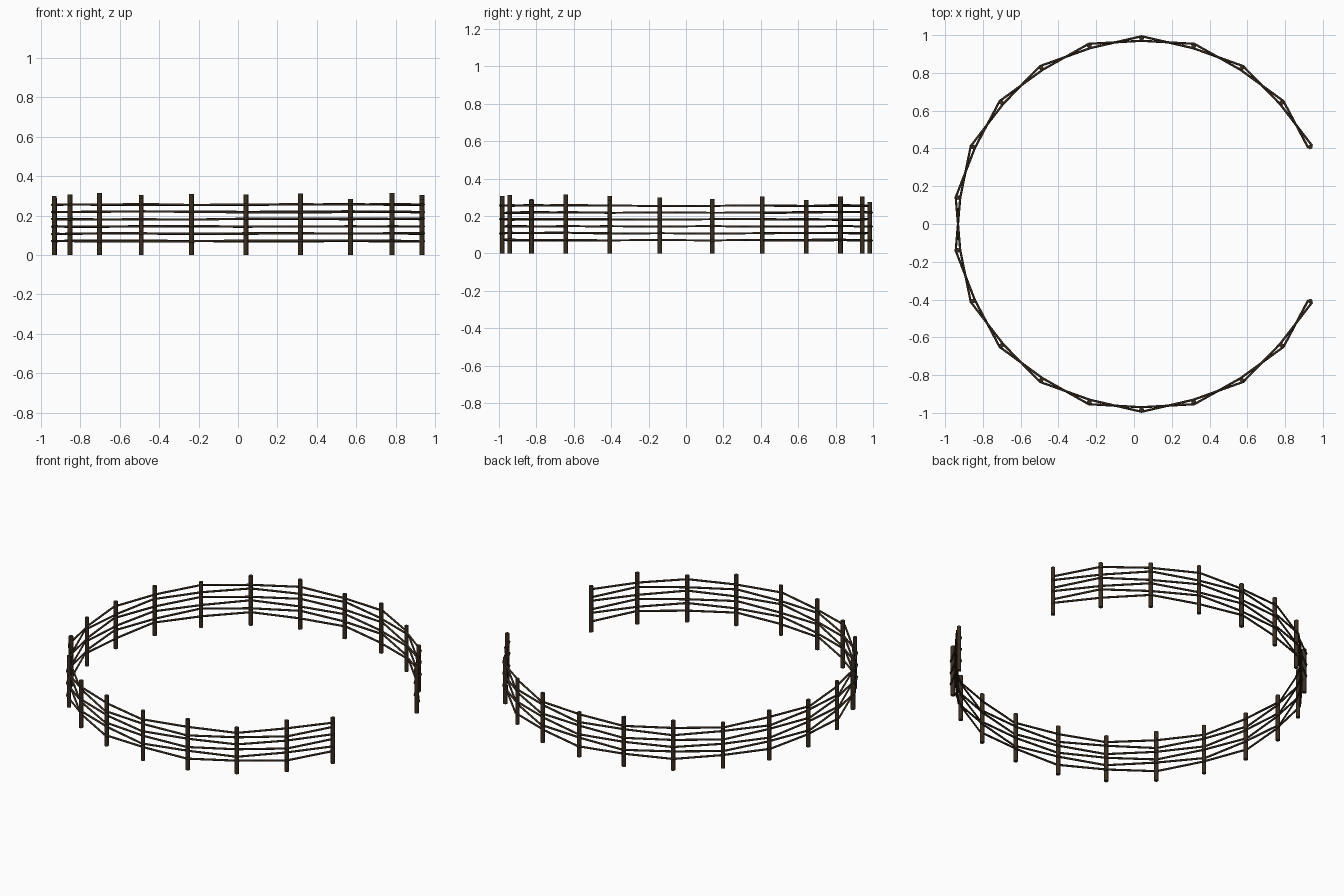
import bpy
import math
import random

random.seed(4)
cube = bpy.data.objects.get("Cube")
if cube:
    bpy.data.objects.remove(cube, do_unlink=True)

# One dark wood for the whole fence
WOOD_COLOUR = (0.042, 0.027, 0.015, 1)
wood = bpy.data.materials.new("dark brown wood")
wood.use_nodes = True
wood.diffuse_color = WOOD_COLOUR
wood.node_tree.nodes["Principled BSDF"].inputs["Base Color"].default_value = WOOD_COLOUR

# Ring layout: a 22-sided circle with two posts left out for the opening
SIDES, CENTRE_X, RADIUS = 22, 0.04, 0.982
STEP = math.tau / SIDES
POST_HEIGHTS = [0.303, 0.285, 0.28, 0.305, 0.275, 0.305, 0.305, 0.28, 0.305, 0.29,
                0.298, 0.307, 0.315, 0.29, 0.31, 0.306, 0.313, 0.285, 0.315, 0.283]


def ring_point(index, radius, z):
    angle = (index + 1.5) * STEP
    return (CENTRE_X + radius * math.cos(angle), radius * math.sin(angle), z)


# Upright posts of uneven height
for i, height in enumerate(POST_HEIGHTS):
    bpy.ops.mesh.primitive_cylinder_add(
        vertices=8, radius=0.0127, depth=height,
        location=ring_point(i, RADIUS, height / 2),
        rotation=(0, 0, (i + 2) * STEP))
    post = bpy.context.object
    post.name = f"post_{i + 1}"
    post.data.materials.append(wood)
    bpy.ops.object.shade_smooth_by_angle(angle=math.radians(50))

# Thin rails woven alternately outside and inside the posts
for level in range(6):
    curve = bpy.data.curves.new(f"rail_{level + 1}", "CURVE")
    curve.dimensions = "3D"
    curve.bevel_depth = 0.006
    curve.bevel_resolution = 1
    curve.use_fill_caps = True
    spline = curve.splines.new("POLY")
    spline.points.add(len(POST_HEIGHTS) - 1)
    for i, point in enumerate(spline.points):
        side = 1 if (i + level) % 2 == 0 else -1
        z = 0.071 + 0.037 * level + random.uniform(-0.003, 0.003)
        point.co = (*ring_point(i, RADIUS + 0.012 * side, z), 1)
    rail = bpy.data.objects.new(f"rail_{level + 1}", curve)
    bpy.context.collection.objects.link(rail)
    curve.materials.append(wood)
